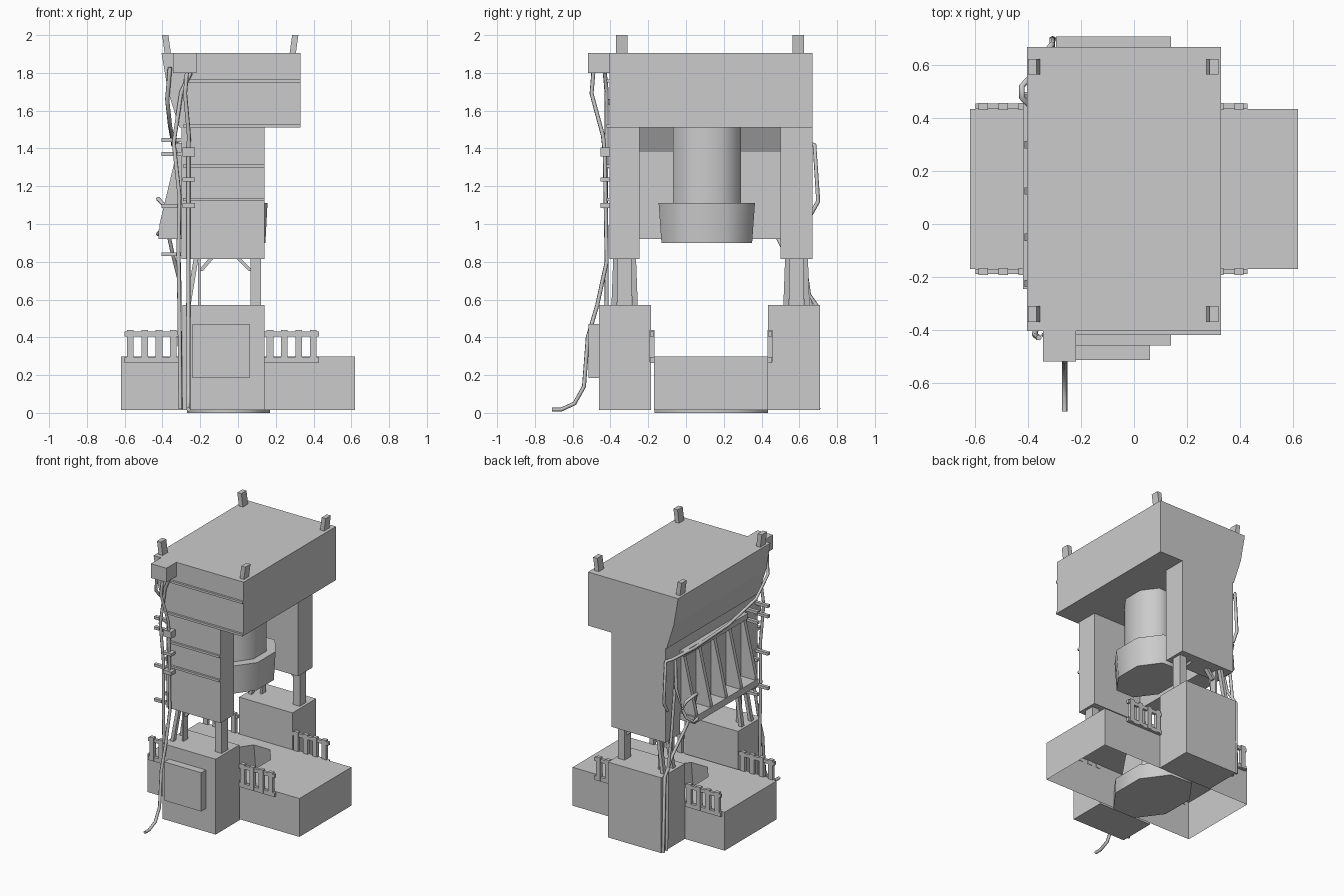
import bpy, bmesh, math
from mathutils import Vector

if "Cube" in bpy.data.objects:
    bpy.data.objects.remove(bpy.data.objects["Cube"])


def finish(name, bm):
    bmesh.ops.recalc_face_normals(bm, faces=bm.faces)
    me = bpy.data.meshes.new(name)
    bm.to_mesh(me)
    bm.free()
    ob = bpy.data.objects.new(name, me)
    bpy.context.collection.objects.link(ob)
    return ob


def prism(name, profile, y0, y1):
    """Extrude an xz profile from y0 to y1."""
    bm = bmesh.new()
    f = bm.faces.new([bm.verts.new((x, y0, z)) for x, z in profile])
    r = bmesh.ops.extrude_face_region(bm, geom=[f])
    vs = [v for v in r["geom"] if isinstance(v, bmesh.types.BMVert)]
    bmesh.ops.translate(bm, verts=vs, vec=(0, y1 - y0, 0))
    return finish(name, bm)


def box(name, x0, x1, y0, y1, z0, z1):
    return prism(name, [(x0, z0), (x1, z0), (x1, z1), (x0, z1)], y0, y1)


def octagon(name, cx, cy, z0, z1, b0, b1, aspect=0.73, smooth=True):
    """Oval eight-sided block; b0/b1 are half widths in y at bottom and top."""
    bm = bmesh.new()
    k = 1 / math.cos(math.pi / 8)
    bmesh.ops.create_cone(bm, cap_ends=True, segments=8, radius1=b0 * k,
                          radius2=b1 * k, depth=z1 - z0)
    for v in bm.verts:
        x, y, z = v.co
        c, s = math.cos(math.pi / 8), math.sin(math.pi / 8)
        if abs(max(abs(x), abs(y)) - math.hypot(x, y)) < 1e-4 or min(abs(x), abs(y)) < 1e-4 or abs(abs(x) - abs(y)) < 1e-4:
            x, y = x * c - y * s, x * s + y * c
        v.co = (cx + x * aspect, cy + y, z + (z0 + z1) / 2)
    ob = finish(name, bm)
    if smooth:
        bpy.ops.object.select_all(action="DESELECT")
        ob.select_set(True)
        bpy.context.view_layer.objects.active = ob
        bpy.ops.object.shade_smooth_by_angle(angle=math.radians(60))
    return ob


def strut(name, a, b, w, d):
    """Slanted post with level ends."""
    bm = bmesh.new()
    rings = []
    for p in (a, b):
        rings.append([bm.verts.new((p[0] + sx * w / 2, p[1] + sy * d / 2, p[2]))
                      for sx, sy in ((-1, -1), (1, -1), (1, 1), (-1, 1))])
        bm.faces.new(rings[-1])
    for i in range(4):
        j = (i + 1) % 4
        bm.faces.new((rings[0][i], rings[0][j], rings[1][j], rings[1][i]))
    return finish(name, bm)


def cable(name, pts, r=0.011):
    cu = bpy.data.curves.new(name, "CURVE")
    cu.dimensions = "3D"
    cu.bevel_depth = r
    cu.bevel_resolution = 1
    cu.use_fill_caps = True
    sp = cu.splines.new("POLY")
    sp.points.add(len(pts) - 1)
    for p, c in zip(sp.points, pts):
        p.co = (*c, 1)
    ob = bpy.data.objects.new(name, cu)
    bpy.context.collection.objects.link(ob)


# table with recessed die, open underneath
table = box("table", -0.62, 0.62, -0.17, 0.435, 0.015, 0.298)
cutter = octagon("die_cutter", -0.05, 0.133, 0.12, 0.34, 0.25, 0.21, smooth=False)
cutter.hide_render = True
mod = table.modifiers.new("recess", "BOOLEAN")
mod.object = cutter
mod.operation = "DIFFERENCE"
mod.solver = "EXACT"
bpy.context.view_layer.update()
dg = bpy.context.evaluated_depsgraph_get()
me = bpy.data.meshes.new_from_object(table.evaluated_get(dg))
table.modifiers.clear()
bm = bmesh.new()
bm.from_mesh(me)
low = [f for f in bm.faces if all(v.co.z < 0.02 for v in f.verts)]
bmesh.ops.delete(bm, geom=low, context="FACES_ONLY")
bm.to_mesh(me)
bm.free()
table.data = me
bpy.data.objects.remove(cutter)
octagon("die_base", -0.05, 0.133, 0.0, 0.11, 0.30, 0.30)

# lower columns, upper legs and posts between, front and back
for side, c0, c1, l0, l1 in (("front", -0.46, -0.185, -0.405, -0.245),
                             ("back", 0.435, 0.71, 0.50, 0.67)):
    box(side + "_column", -0.295, 0.14, c0, c1, 0.015, 0.57)
    box(side + "_leg", -0.30, 0.14, l0, l1, 0.815, 1.51)
    m = (l0 + l1) / 2
    strut(side + "_post", (0.093, m, 0.56), (0.093, m, 0.83), 0.055, 0.075)
    for s in (-1, 1):
        strut(side + "_splayed_post", (-0.265, m + s * 0.055, 0.56),
              (-0.22, m + s * 0.045, 0.83), 0.025, 0.03)
    strut(side + "_thin_post", (-0.205, m, 0.56), (-0.205, m, 0.83), 0.015, 0.05)
    strut(side + "_brace_right", (0.07, m, 0.75), (0.0, m, 0.82), 0.025, 0.03)
    strut(side + "_brace_left", (-0.20, m, 0.75), (-0.14, m, 0.82), 0.025, 0.03)

# head block with leaning left side
prism("head", [(-0.31, 1.51), (0.33, 1.51), (0.33, 1.905), (-0.405, 1.905),
               (-0.37, 1.70)], -0.405, 0.67)
prism("rear_plate", [(-0.30, 1.52), (-0.18, 1.52), (-0.26, 1.38),
                     (-0.26, 0.92), (-0.30, 0.92)], -0.245, 0.50)

# lifting lugs leaning outwards
for x, t in ((-0.37, -0.385), (0.288, 0.303)):
    for y in (-0.34, 0.595):
        strut("lifting_lug", (x, y, 1.89), (t, y, 2.0), 0.033, 0.06)

# hammer
octagon("hammer_shaft", -0.03, 0.11, 1.10, 1.52, 0.18, 0.18)
octagon("hammer_head", -0.03, 0.11, 0.90, 1.11, 0.24, 0.255)

# side fins with ledges
for i in range(5):
    y = -0.225 + i * 0.175
    prism("side_fin", [(-0.29, 1.42), (-0.315, 1.42), (-0.415, 1.0),
                       (-0.415, 0.93), (-0.29, 0.93)], y - 0.014, y + 0.014)
box("fin_ledge", -0.42, -0.29, -0.245, 0.50, 0.92, 0.97)
box("fin_top_bar", -0.335, -0.29, -0.245, 0.50, 1.39, 1.43)

# raised strips on the front
for z, x1 in ((1.757, 0.33), (1.518, 0.33), (1.308, 0.14), (1.13, 0.14)):
    box("front_strip", -0.29, x1, -0.42, -0.40, z - 0.008, z + 0.008)

# service panel and junction box
box("service_panel", -0.24, 0.06, -0.515, -0.455, 0.185, 0.47)
box("junction_box", -0.345, -0.22, -0.52, -0.40, 1.80, 1.905)

# railings beside the table
for x0 in (-0.60, 0.14):
    for y0 in (-0.19, 0.435):
        w = 0.29
        box("rail_top", x0, x0 + w, y0, y0 + 0.02, 0.405, 0.43)
        box("rail_bottom", x0, x0 + w, y0, y0 + 0.02, 0.265, 0.295)
        for k in range(4):
            px = x0 + 0.012 + k * 0.076
            box("rail_post", px, px + 0.035, y0 - 0.003, y0 + 0.023, 0.27, 0.44)

# clamps at the front and on the left side
for z, h in ((1.382, 0.024), (1.235, 0.01), (1.097, 0.013)):
    box("pipe_clamp", -0.295, -0.228, -0.452, -0.40, z - h, z + h)
for z in (1.445, 1.37, 1.095, 0.84):
    for y in (-0.40, -0.28):
        box("side_clamp", -0.405, -0.29, y, y + 0.025, z - 0.01, z + 0.01)

# cables
cable("front_cable", [(-0.27, -0.49, 1.81), (-0.28, -0.50, 1.69),
                      (-0.26, -0.44, 1.47), (-0.262, -0.43, 1.38),
                      (-0.262, -0.42, 0.80), (-0.262, -0.47, 0.57),
                      (-0.262, -0.52, 0.40), (-0.262, -0.54, 0.14),
                      (-0.262, -0.59, 0.05), (-0.262, -0.66, 0.018),
                      (-0.262, -0.71, 0.018)])
cable("corner_cable", [(-0.25, -0.43, 1.80), (-0.30, -0.42, 1.70),
                       (-0.34, -0.42, 1.43), (-0.31, -0.425, 1.15),
                       (-0.315, -0.42, 0.85), (-0.31, -0.42, 0.57),
                       (-0.305, -0.42, 0.02)])
cable("upper_side_cable", [(-0.36, -0.43, 1.83), (-0.375, -0.42, 1.66),
                           (-0.36, -0.30, 1.52), (-0.345, 0.0, 1.44),
                           (-0.345, 0.40, 1.42), (-0.34, 0.64, 1.43),
                           (-0.31, 0.68, 1.42), (-0.31, 0.70, 1.12),
                           (-0.31, 0.66, 1.05)])
loop = [(-0.40 + 0.03 * math.cos(2 * a), 0.50 + 0.07 * math.cos(a),
         1.04 + 0.10 * math.sin(a)) for a in [k * math.pi / 5 for k in range(11)]]
cable("coiled_cable", [(-0.32, 0.58, 1.40), (-0.34, 0.60, 1.2)] + loop)
cable("rear_cable", [(-0.38, 0.45, 1.0), (-0.35, 0.52, 0.86), (-0.31, 0.60, 0.70),
                     (-0.31, 0.69, 0.57), (-0.305, 0.70, 0.02)])
cable("rear_post_cable", [(-0.31, 0.56, 1.3), (-0.315, 0.62, 0.85),
                          (-0.31, 0.66, 0.57), (-0.305, 0.66, 0.02)])
